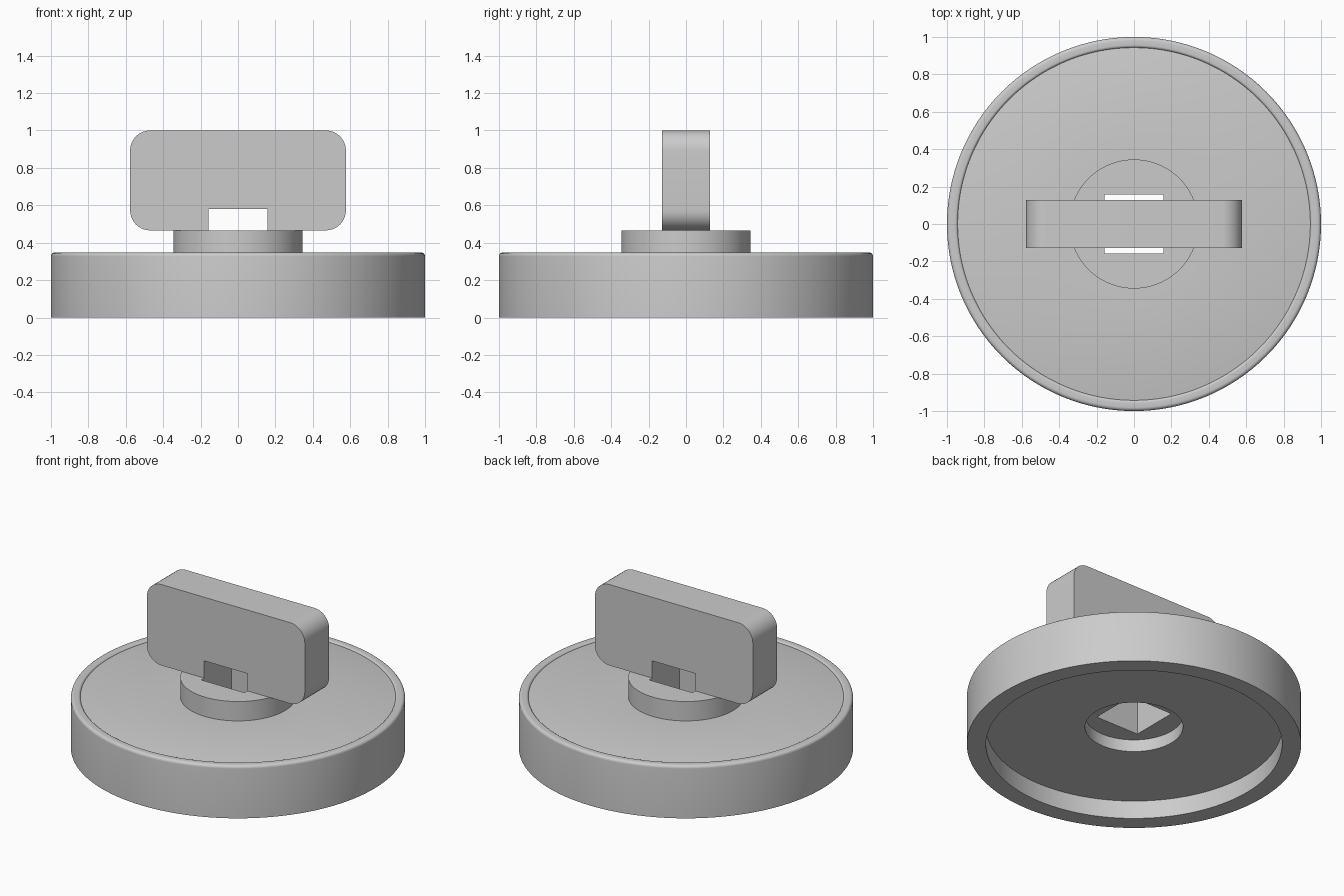
import bpy, bmesh
from math import sin, cos, pi, radians

if "Cube" in bpy.data.objects:
    bpy.data.objects.remove(bpy.data.objects["Cube"])


def arc(cx, cz, r, start, end, steps=6):
    """Points on a circular arc, angles in degrees."""
    angles = [radians(start + (end - start) * i / steps) for i in range(steps + 1)]
    return [(cx + r * cos(a), cz + r * sin(a)) for a in angles]


def finish(bm, name):
    bmesh.ops.remove_doubles(bm, verts=bm.verts, dist=1e-5)
    bmesh.ops.recalc_face_normals(bm, faces=bm.faces)
    mesh = bpy.data.meshes.new(name)
    bm.to_mesh(mesh)
    bm.free()
    obj = bpy.data.objects.new(name, mesh)
    bpy.context.collection.objects.link(obj)
    return obj


def lathe(name, profile, segments=128):
    bm = bmesh.new()
    verts = [bm.verts.new((r, 0, z)) for r, z in profile]
    edges = [bm.edges.new(pair) for pair in zip(verts, verts[1:])]
    bmesh.ops.spin(bm, geom=verts + edges, cent=(0, 0, 0), axis=(0, 0, 1),
                   angle=2 * pi, steps=segments)
    return finish(bm, name)


def extrude_y(name, outline, half):
    bm = bmesh.new()
    face = bm.faces.new([bm.verts.new((x, -half, z)) for x, z in outline])
    new = bmesh.ops.extrude_face_region(bm, geom=[face])["geom"]
    bmesh.ops.translate(bm, vec=(0, 2 * half, 0),
                        verts=[v for v in new if isinstance(v, bmesh.types.BMVert)])
    return finish(bm, name)


def smooth(obj):
    bpy.ops.object.select_all(action='DESELECT')
    obj.select_set(True)
    bpy.context.view_layer.objects.active = obj
    bpy.ops.object.shade_smooth_by_angle(angle=radians(30))


TOP, BOSS_TOP, SLOT = 0.347, 0.466, 0.158

# Round cap: hollow underside, rolled rim, raised boss
profile = [(0, 0.2), (0.293, 0.2), (0.293, 0.12), (0.886, 0.12), (0.886, 0), (1, 0)]
profile += arc(0.98, TOP - 0.02, 0.02, 0, 90)
profile += arc(0.957, TOP - 0.015, 0.015, 90, 160, 5)
profile += [(0.94, 0.338), (0.345, 0.338), (0.345, BOSS_TOP), (0, BOSS_TOP)]
cap = lathe("round_cap", profile)

# Square shaft hole through the boss
cutter = extrude_y("shaft_hole_cutter",
                   [(-SLOT, 0.05), (SLOT, 0.05), (SLOT, 0.6), (-SLOT, 0.6)], SLOT)
cutter.hide_render = True
cut = cap.modifiers.new("shaft_hole", 'BOOLEAN')
cut.operation, cut.solver, cut.object = 'DIFFERENCE', 'EXACT', cutter
bpy.context.view_layer.objects.active = cap
bpy.ops.object.modifier_apply(modifier=cut.name)
bpy.data.objects.remove(cutter)
smooth(cap)

# Upright grip: rounded plate with the square notch in its lower edge
W, R, NOTCH = 0.577, 0.107, 0.58
outline = [(-SLOT, BOSS_TOP), (-SLOT, NOTCH), (SLOT, NOTCH), (SLOT, BOSS_TOP)]
outline += arc(W - R, BOSS_TOP + R, R, -90, 0, 10)
outline += arc(W - R, 1 - R, R, 0, 90, 10)
outline += arc(-W + R, 1 - R, R, 90, 180, 10)
outline += arc(-W + R, BOSS_TOP + R, R, 180, 270, 10)
smooth(extrude_y("grip_handle", outline, 0.127))
